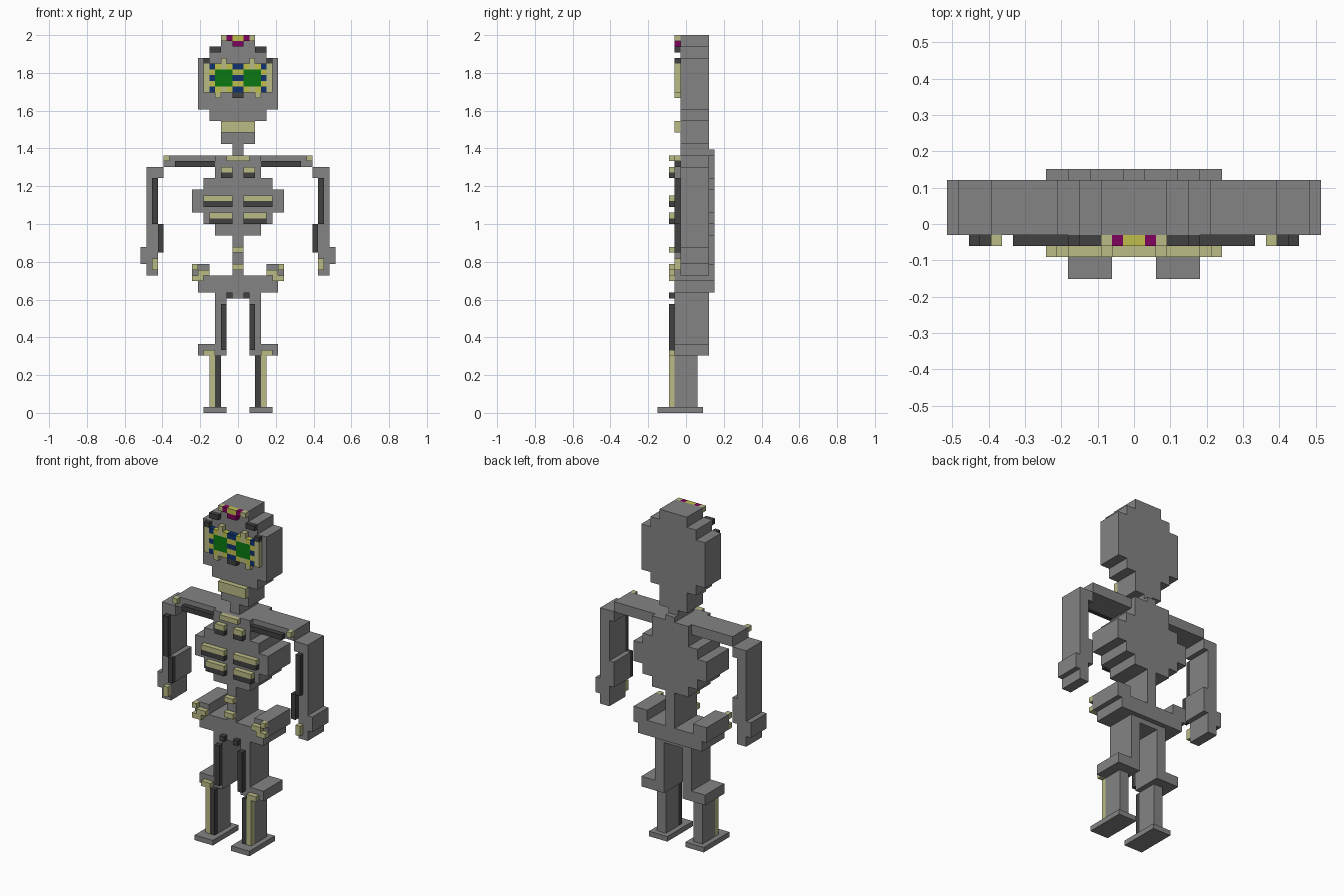
import bpy, bmesh
from mathutils import Matrix, Vector

cube = bpy.data.objects.get("Cube")
if cube:
    bpy.data.objects.remove(cube, do_unlink=True)

V = 2 / 66  # size of one block


def material(name, rgb):
    m = bpy.data.materials.new(name)
    m.use_nodes = True
    m.diffuse_color = (*rgb, 1)
    bsdf = next(n for n in m.node_tree.nodes if n.type == 'BSDF_PRINCIPLED')
    bsdf.inputs["Base Color"].default_value = (*rgb, 1)
    return m


GRAY = material("bone gray", (0.23, 0.23, 0.23))
DARK = material("dark gray", (0.052, 0.052, 0.052))
DULL = material("pale yellow", (0.50, 0.50, 0.24))
YELLOW = material("bright yellow", (0.52, 0.52, 0.07))
GREEN = material("lens green", (0.003, 0.19, 0.006))
BLUE = material("deep blue", (0.005, 0.032, 0.16))
MAGENTA = material("magenta", (0.21, 0.001, 0.11))


def part(name, mat, *boxes, mirror=False):
    """One object from boxes given as (x0, x1, y0, y1, z0, z1) in blocks."""
    bm = bmesh.new()
    for x0, x1, y0, y1, z0, z1 in boxes:
        for s in ((1, -1) if mirror else (1,)):
            c = Vector((s * (x0 + x1), y0 + y1, z0 + z1)) * V / 2
            size = Vector((x1 - x0, y1 - y0, z1 - z0)) * V
            bmesh.ops.create_cube(bm, size=1, matrix=Matrix.Translation(c) @ Matrix.Diagonal((*size, 1)))
    me = bpy.data.meshes.new(name)
    bm.to_mesh(me)
    bm.free()
    me.materials.append(mat)
    ob = bpy.data.objects.new(name, me)
    bpy.context.collection.objects.link(ob)
    return ob


def stack(y0, y1, rows):
    """Centred slabs from (half width, z0, z1)."""
    return [(-w, w, y0, y1, a, b) for w, a, b in rows]


# Head and neck
part("skull", GRAY, *stack(-1, 4, [(3, 64, 66), (5, 62, 64), (7, 53, 62), (5, 51, 53), (3, 47, 51)]))
part("neck", GRAY, (-1, 1, -1, 4, 45, 47), (-1, 1, 4, 5, 45, 46))
part("teeth", DULL, (-3, 3, -2, -1, 49, 51))

# Forehead ornament
part("ornament_tips", DULL, (2, 3, -2, -1, 65, 66), mirror=True)
part("ornament_band", MAGENTA, (1, 2, -2, -1, 65, 66), (0, 1, -2, -1, 64, 65), mirror=True)
part("ornament_gem", YELLOW, (-1, 1, -2, -1, 65, 66))
part("brow_shadow", DARK, (3, 5, -2, -1, 63, 64), (5, 6, -2, -1, 61, 62), mirror=True)

# Eye mask: half pattern from the centre outwards, top row first
PATTERN = ["..d...", "BydyBd", "yGGGyd", "BGGGBd", "yGGGyd", "BydyBd", "K..d.."]
KEYS = {"d": ("mask_frame", DULL), "y": ("mask_rays", YELLOW), "G": ("eye_lenses", GREEN),
        "B": ("mask_blue", BLUE), "K": ("nose", DARK)}
for key, (name, mat) in KEYS.items():
    cells = [(x, x + 1, -2, -1, 61 - r, 62 - r)
             for r, row in enumerate(PATTERN) for x, k in enumerate(row) if k == key]
    part(name, mat, *cells, mirror=True)

# Torso
part("ribcage", GRAY, *stack(-2, 5, [(4, 41, 45), (6, 39, 41), (8, 35, 39), (6, 33, 35), (4, 31, 33)]))
part("collar", DULL, (-2, 2, -3, -2, 44, 45))
RIBS = [(3, 42), (6, 37), (5, 34)]
part("ribs", DULL, *[(1, w, -3, -2, z, z + 1) for w, z in RIBS], mirror=True)
part("rib_shadows", DARK, *[(1, w, -3, -2, z - 1, z) for w, z in RIBS], mirror=True)
part("spine", GRAY, (-1, 1, -2, 5, 24, 31))
part("vertebrae", DULL, (-1, 1, -3, -2, 28, 29), (-1, 1, -3, -2, 25, 26))

# Shoulders and arms
part("shoulders", GRAY, (4, 13, -1, 4, 43, 45), mirror=True)
part("shoulder_shadows", DARK, (4, 11, -2, -1, 43, 44), mirror=True)
part("shoulder_studs", DULL, (12, 13, -2, -1, 44, 45), mirror=True)
part("arms", GRAY, (13, 16, -1, 4, 41, 43), (14, 16, -1, 4, 33, 41), (13, 16, -1, 4, 28, 33), mirror=True)
part("arm_shadows", DARK, (14, 15, -2, -1, 33, 41), (13, 14, -2, -1, 28, 33), mirror=True)
part("hands", GRAY, (14, 16, -1, 4, 24, 28), (16, 17, -1, 4, 26, 29), mirror=True)
part("finger_bones", DULL, (14, 15, -2, -1, 25, 27), mirror=True)

# Pelvis
part("pelvis", GRAY, (-7, 7, -2, 5, 21, 23), (-5, 5, -2, 5, 23, 24), (-2, 2, -2, 4, 20, 21))
part("hip_wings", GRAY, (5, 8, -2, 5, 23, 26), mirror=True)
part("hip_bones", DULL, (7, 8, -3, -2, 25, 26), (5, 7, -3, -2, 24, 25), (6, 8, -3, -2, 23, 24), mirror=True)
part("pelvis_studs", DARK, (1, 2, -3, -2, 20, 21), mirror=True)

# Legs and feet
part("thighs", GRAY, (2, 4, -2, 4, 10, 21), mirror=True)
part("thigh_shadows", DARK, (2, 3, -3, -2, 11, 19), mirror=True)
part("knees", GRAY, (4, 7, -2, 4, 10, 12), mirror=True)
part("shins", GRAY, (3, 5, -2, 2, 1, 10), mirror=True)
part("shin_bones", DULL, (4, 5, -3, -2, 1, 11), (5, 6, -3, -2, 10, 11), mirror=True)
part("shin_shadows", DARK, (3, 4, -3, -2, 1, 10), mirror=True)
part("feet", GRAY, (2, 6, -5, 3, 0, 1), mirror=True)
